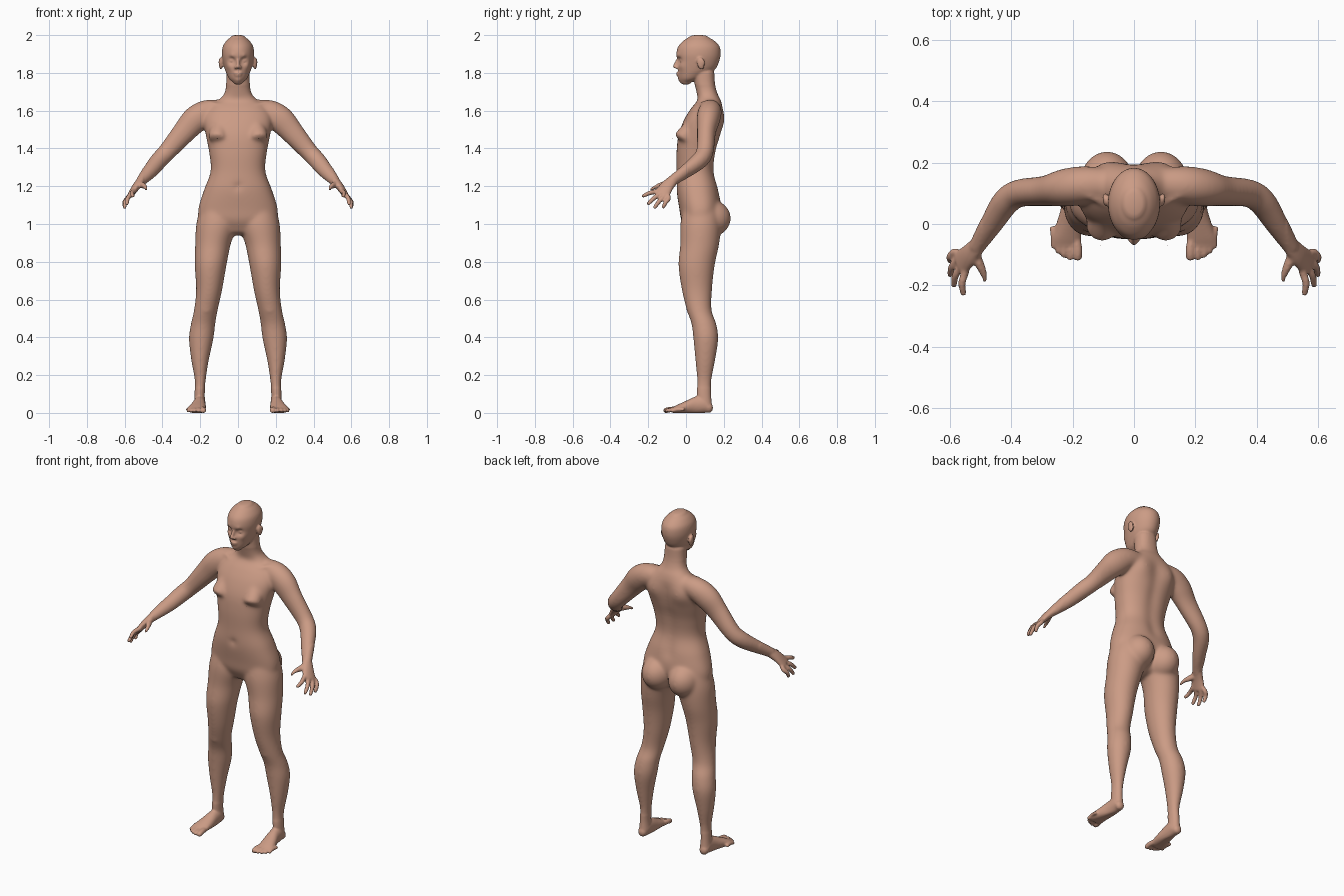
import bpy
import bmesh
import math
from mathutils import Vector, Matrix

default_cube = bpy.data.objects.get("Cube")
if default_cube:
    bpy.data.objects.remove(default_cube)

X_AXIS, Y_AXIS, Z_AXIS = Vector((1, 0, 0)), Vector((0, 1, 0)), Vector((0, 0, 1))
SIDES = (1, -1)

skin = bpy.data.materials.new("skin")
skin.use_nodes = True
skin_colour = (.6, .33, .235, 1)
skin.diffuse_color = skin_colour
skin.node_tree.nodes["Principled BSDF"].inputs["Base Color"].default_value = skin_colour

body = bmesh.new()


def spline(a, b, c, d, t):
    """Catmull-Rom blend between b and c."""
    return .5 * (2 * b + (c - a) * t + (2 * a - 5 * b + 4 * c - d) * t * t
                 + (3 * b - a - 3 * c + d) * t ** 3)


def loft(stations, side=1, normal=None, ref=X_AXIS, cap=None, square=2, segments=32, steps=6):
    """Skin smooth elliptical rings (x, y, z, radius a, radius b), with rounded ends."""
    rows = []
    last = len(stations) - 1
    for i in range(last):
        ctrl = [stations[min(max(i + k, 0), last)] for k in (-1, 0, 1, 2)]
        for s in range(steps):
            rows.append([spline(*vals, s / steps) for vals in zip(*ctrl)])
    rows.append(list(stations[last]))

    rings = []
    for i, row in enumerate(rows):
        here = Vector(row[:3])
        ahead = Vector(rows[min(i + 1, len(rows) - 1)][:3])
        behind = Vector(rows[max(i - 1, 0)][:3])
        tangent = normal or (ahead - behind).normalized()
        across = (ref - tangent * ref.dot(tangent)).normalized()
        rings.append((here, tangent, across, row[3], row[4]))

    def end_cap(ring, sign):
        here, tangent, across, ra, rb = ring
        length = min(ra, rb) * .8 if cap is None else cap
        for angle in (.4, .8, 1.15, 1.4):
            offset = tangent * (sign * length * math.sin(angle))
            shrink = math.cos(angle)
            yield here + offset, tangent, across, ra * shrink, rb * shrink

    rings = list(end_cap(rings[0], -1))[::-1] + rings + list(end_cap(rings[-1], 1))
    loops = []
    made = []
    for here, tangent, across, ra, rb in rings:
        other = tangent.cross(across)
        loop = []
        for k in range(segments):
            angle = math.tau * k / segments
            ca, sa = math.cos(angle), math.sin(angle)
            ca = math.copysign(abs(ca) ** (2 / square), ca)
            sa = math.copysign(abs(sa) ** (2 / square), sa)
            co = here + across * (ra * ca) + other * (rb * sa)
            loop.append(body.verts.new((co.x * side, co.y, co.z)))
        loops.append(loop)
        made += loop
    faces = [body.faces.new(loops[0]), body.faces.new(loops[-1])]
    for low, high in zip(loops, loops[1:]):
        for k in range(segments):
            n = (k + 1) % segments
            faces.append(body.faces.new((low[k], low[n], high[n], high[k])))
    bmesh.ops.recalc_face_normals(body, faces=faces)
    return made


def ball(centre, radii, tilt=0):
    matrix = (Matrix.Translation(centre) @ Matrix.Rotation(tilt, 4, 'X')
              @ Matrix.Diagonal((*radii, 1)))
    bmesh.ops.create_uvsphere(body, u_segments=24, v_segments=16, radius=1, matrix=matrix)


def sculpt(verts, centre, radius, push):
    """Push nearby surface with a soft falloff."""
    for v in verts:
        v.co += Vector(push) * math.exp(-((v.co - Vector(centre)).length / radius) ** 2)


# Torso and neck
torso = loft([
    (0, .07, .97, .13, .07), (0, .07, 1.02, .2, .095), (0, .075, 1.08, .21, .11),
    (0, .062, 1.18, .18, .112), (0, .05, 1.28, .145, .1), (0, .055, 1.38, .153, .105),
    (0, .072, 1.47, .17, .112), (0, .092, 1.55, .182, .103), (0, .11, 1.61, .16, .085),
    (0, .122, 1.655, .105, .062), (0, .112, 1.69, .073, .055), (0, .1, 1.74, .063, .054),
    (0, .095, 1.8, .06, .055),
], normal=Z_AXIS, cap=.03, square=2.3, segments=64, steps=8)
for step in range(9):
    sculpt(torso, (0, .17, 1.18 + step * .05), .035, (0, -.009, 0))
sculpt(torso, (0, -.05, 1.2), .018, (0, .012, 0))

for side in SIDES:
    # Chest and shoulder blades
    loft([(.09, .03, 1.54, .03, .03), (.1, .01, 1.49, .05, .045), (.108, -.016, 1.452, .05, .05)],
         side, cap=.018)
    ball((side * .108, -.07, 1.452), (.009, .01, .009))
    sculpt(torso, (side * .1, .2, 1.55), .06, (0, .018, 0))
    # Collarbone
    loft([(.02, .052, 1.625, .008, .008), (.09, .062, 1.63, .008, .008),
          (.15, .09, 1.645, .008, .008)], side, ref=Z_AXIS, segments=12)
    # Buttocks
    ball((side * .088, .125, 1.03), (.092, .113, .1))

    # Leg
    loft([
        (.11, .08, 1.1, .085, .09), (.113, .078, 1, .108, .108), (.133, .072, .89, .094, .103),
        (.145, .056, .78, .084, .096), (.153, .058, .65, .069, .08), (.17, .07, .545, .063, .066),
        (.185, .095, .47, .065, .066), (.195, .105, .39, .065, .066), (.201, .102, .28, .047, .053),
        (.2, .097, .175, .03, .039), (.203, .095, .1, .027, .038), (.203, .1, .04, .03, .038),
    ], side, normal=Z_AXIS, cap=.02)
    ball((side * .168, .03, .555), (.035, .03, .04))

    # Foot and toes
    loft([
        (.205, .122, .028, .026, .028), (.203, .1, .045, .031, .045), (.205, .05, .04, .034, .046),
        (.212, 0, .03, .042, .034), (.22, -.045, .02, .048, .023), (.222, -.068, .015, .046, .016),
    ], side, normal=-Y_AXIS)
    toe_tips = ((.184, -.108), (.208, -.111), (.229, -.103), (.247, -.09), (.262, -.073))
    for i, (x, y) in enumerate(toe_tips):
        r = .01 if i else .015
        loft([(x + .004, y + .06, .018, r, r), (x, y + .025, .018, r, r), (x, y, .011, r, r)],
             side, segments=16)

    # Arm
    loft([
        (.06, .13, 1.605, .05, .05), (.16, .127, 1.593, .062, .065), (.225, .118, 1.553, .062, .072),
        (.287, .108, 1.485, .05, .062), (.375, .1, 1.383, .046, .049), (.42, .07, 1.335, .045, .047),
        (.465, 0, 1.28, .036, .041), (.512, -.075, 1.227, .027, .028),
    ], side, ref=Y_AXIS)

    # Palm, fingers and thumb
    first, little = Vector((.552, -.16, 1.172)), Vector((.587, -.093, 1.134))
    loft([(.505, -.065, 1.235, .028, .026), (.537, -.1, 1.2, .036, .021),
          (.566, -.128, 1.158, .043, .016)], side, ref=little - first)
    finger_tips = ((.557, -.227, 1.148), (.588, -.2, 1.107), (.6, -.166, 1.088), (.6, -.12, 1.09))
    for i, tip in enumerate(finger_tips):
        knuckle = first.lerp(little, i / 3)
        tip = Vector(tip)
        bend = (knuckle + tip) / 2 + Vector((.007, 0, .004))
        start = knuckle.lerp(Vector((.535, -.1, 1.2)), .3)
        loft([(*start, .012, .012), (*knuckle, .013, .013), (*bend, .012, .012), (*tip, .01, .01)],
             side, segments=16)
    loft([(.525, -.09, 1.213, .018, .018), (.503, -.13, 1.205, .017, .017),
          (.49, -.16, 1.197, .013, .013), (.487, -.187, 1.182, .011, .011)], side, segments=16)

# Head
head = loft([
    (0, .0, 1.75, .025, .026), (0, .018, 1.767, .045, .053), (0, .035, 1.79, .058, .077),
    (0, .055, 1.82, .07, .1), (0, .064, 1.86, .08, .111), (0, .066, 1.9, .085, .117),
    (0, .068, 1.94, .08, .109), (0, .068, 1.97, .061, .082), (0, .067, 1.988, .04, .053),
], normal=Z_AXIS, cap=.013, segments=96, steps=10)
sculpt(head, (0, -.035, 1.76), .022, (0, -.008, 0))
sculpt(head, (0, -.045, 1.808), .018, (0, .003, 0))
for side in SIDES:
    # Eye sockets, brows, cheeks, eyes, nostrils and ears
    sculpt(head, (side * .032, -.042, 1.865), .019, (0, .02, 0))
    sculpt(head, (side * .033, -.042, 1.888), .014, (0, -.007, 0))
    sculpt(head, (side * .048, -.02, 1.835), .022, (side * .003, -.005, 0))
    ball((side * .031, -.02, 1.864), (.015, .013, .01))
    ball((side * .012, -.05, 1.829), (.008, .011, .008))
    ball((side * .09, .078, 1.85), (.011, .02, .033), .2)
    ball((side * .095, .086, 1.857), (.008, .014, .022), .2)

# Nose and lips
loft([(0, -.036, 1.88, .009, .009), (0, -.05, 1.853, .009, .01), (0, -.06, 1.833, .011, .011)],
     segments=20)
ball((0, -.041, 1.798), (.022, .011, .006))
ball((0, -.039, 1.786), (.018, .011, .006))

# Flat soles
for v in body.verts:
    v.co.z = max(v.co.z, 0)

# Fuse everything into one continuous skin
mesh = bpy.data.meshes.new("figure_body")
body.to_mesh(mesh)
body.free()
figure = bpy.data.objects.new("figure_body", mesh)
bpy.context.scene.collection.objects.link(figure)
fuse = figure.modifiers.new("fuse", 'REMESH')
fuse.mode = 'VOXEL'
fuse.voxel_size = .0055
bpy.context.view_layer.update()
graph = bpy.context.evaluated_depsgraph_get()
fused = bpy.data.meshes.new_from_object(figure.evaluated_get(graph))
figure.modifiers.clear()

# Relax the torso and limbs strongly, and the face, hands and feet lightly
bm = bmesh.new()
bm.from_mesh(fused)
broad = [v for v in bm.verts if .13 < v.co.z < 1.73 and abs(v.co.x) < .5]
for verts, rounds in ((broad, 22), (bm.verts[:], 2)):
    for _ in range(rounds):
        bmesh.ops.smooth_vert(bm, verts=verts, factor=.5,
                              use_axis_x=True, use_axis_y=True, use_axis_z=True)
for face in bm.faces:
    face.smooth = True
bm.to_mesh(fused)
bm.free()
figure.data = fused
fused.name = "figure_body"
fused.materials.clear()
fused.materials.append(skin)
